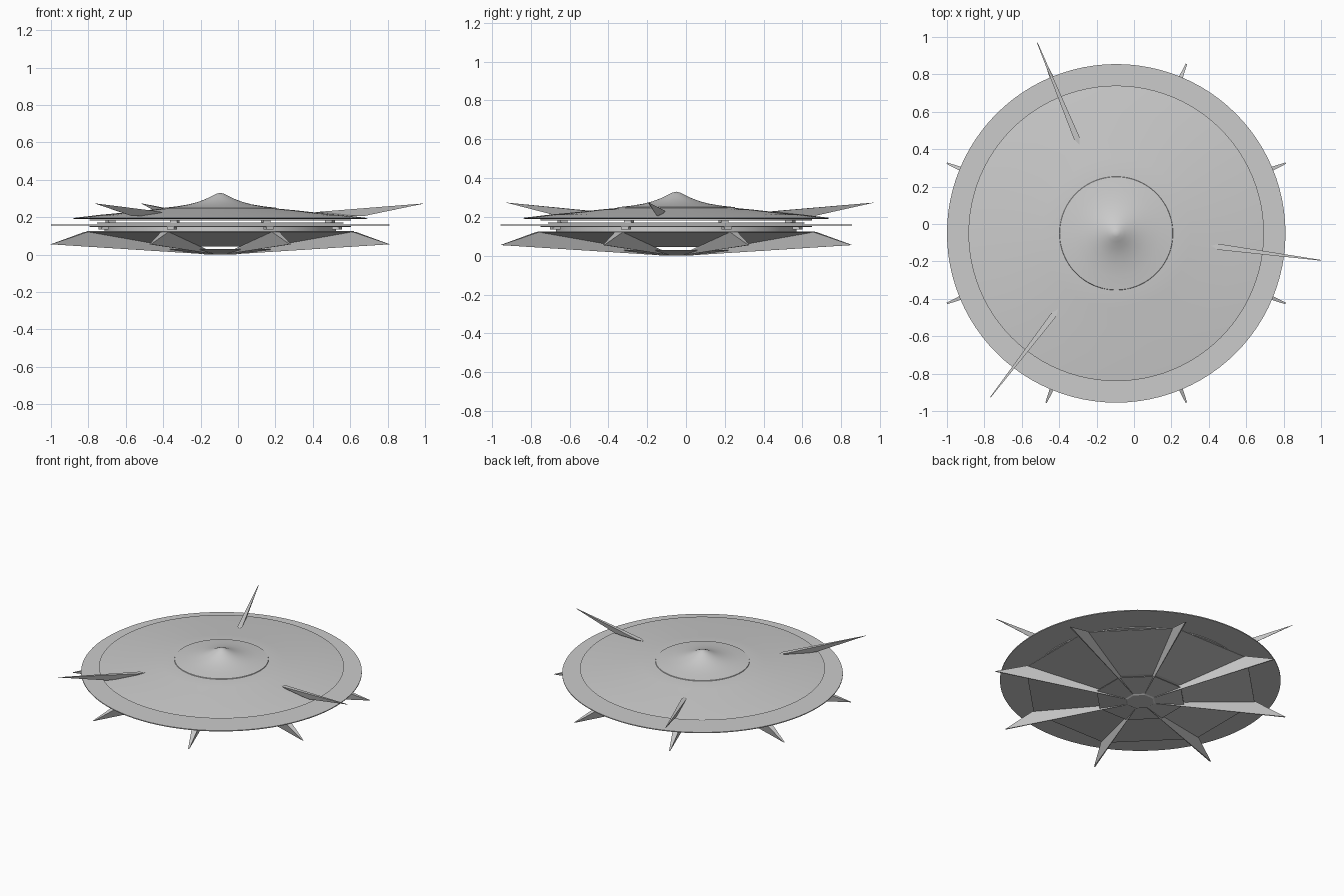
import bpy, bmesh
from math import sin, cos, pi, radians

if "Cube" in bpy.data.objects:
    bpy.data.objects.remove(bpy.data.objects["Cube"])

CX, CY = -0.095, -0.05      # hull axis


def finish(name, bm, smooth=False):
    bmesh.ops.remove_doubles(bm, verts=bm.verts, dist=1e-5)
    bmesh.ops.recalc_face_normals(bm, faces=bm.faces)
    me = bpy.data.meshes.new(name)
    bm.to_mesh(me)
    bm.free()
    ob = bpy.data.objects.new(name, me)
    bpy.context.collection.objects.link(ob)
    ob.location = (CX, CY, 0)
    if smooth:
        bpy.ops.object.select_all(action='DESELECT')
        bpy.context.view_layer.objects.active = ob
        ob.select_set(True)
        bpy.ops.object.shade_smooth_by_angle(angle=radians(30))
    return ob


def lathe(name, profile, sides=96, smooth=True, start=0.0):
    """Revolve (radius, z) points around the hull axis."""
    bm = bmesh.new()
    rings = [[bm.verts.new((r * cos(start + 2 * pi * i / sides),
                            r * sin(start + 2 * pi * i / sides), z))
              for i in range(sides)] for r, z in profile]
    for a, b in zip(rings, rings[1:]):
        for i in range(sides):
            j = (i + 1) % sides
            bm.faces.new((a[i], a[j], b[j], b[i]))
    return finish(name, bm, smooth)


def solid(name, points, angle):
    """Convex part from (radial, sideways, z) points, turned to an angle."""
    bm = bmesh.new()
    c, s = cos(angle), sin(angle)
    vs = [bm.verts.new((r * c - t * s, r * s + t * c, z)) for r, t, z in points]
    bmesh.ops.convex_hull(bm, input=vs)
    return finish(name, bm)


def disc(name, r, z0, z1, sides=96):
    return lathe(name, [(0, z0), (r, z0), (r, z1), (0, z1)], sides,
                 sides > 8, pi / 8)


# upper shell and central peak
lathe("upper_shell", [(0, 0.19), (0.78, 0.19), (0.79, 0.195), (0.65, 0.212),
                      (0.5, 0.226), (0.4, 0.237), (0.305, 0.246), (0, 0.246)])
lathe("central_peak", [(0, 0.24), (0.305, 0.243), (0.302, 0.25), (0.23, 0.258),
                       (0.17, 0.268), (0.12, 0.281), (0.08, 0.296),
                       (0.045, 0.313), (0.02, 0.325), (0, 0.33)])

# stacked plates between the two hulls
disc("main_disc", 0.905, 0.156, 0.162)
disc("upper_plate", 0.70, 0.182, 0.188)
disc("upper_spacer_plate", 0.66, 0.166, 0.172)
disc("lower_spacer_plate", 0.70, 0.147, 0.152)
disc("lower_core", 0.62, 0.125, 0.15)

# faceted lower hull and belly pan
lathe("lower_hull", [(0, 0.125), (0.774, 0.125), (0.774, 0.12), (0.30, 0.044),
                     (0, 0.044)], 8, False, pi / 8)
lathe("belly_pan", [(0, 0.03), (0.295, 0.03), (0.295, 0.026), (0.10, 0.005),
                    (0.09, 0), (0, 0)], 8, False, pi / 8)

# eight lower fins with connector blocks above them
for k in range(8):
    a = pi / 8 + k * pi / 4
    solid(f"lower_fin_{k + 1}",
          [(0.10, 0, 0.003), (0.98, -0.004, 0.055), (0.98, 0.004, 0.055),
           (0.774, -0.022, 0.122), (0.774, 0.022, 0.122), (0.14, 0, 0.02)], a)
    for name, r, z0, z1 in (("upper_block", 0.635, 0.168, 0.188),
                            ("lower_block", 0.675, 0.135, 0.154)):
        solid(f"{name}_{k + 1}", [(r + i, j, z) for i in (-0.02, 0.02)
                                  for j in (-0.02, 0.02) for z in (z0, z1)], a)

# three long upper spikes with a keel
for k in range(3):
    solid(f"upper_spike_{k + 1}",
          [(0.51, 0, 0.226), (0.55, -0.016, 0.23), (0.55, 0.016, 0.23),
           (1.105, -0.002, 0.274), (1.105, 0.002, 0.274), (0.77, 0, 0.205),
           (0.60, 0, 0.205)], radians(-7.5 + 120 * k))
